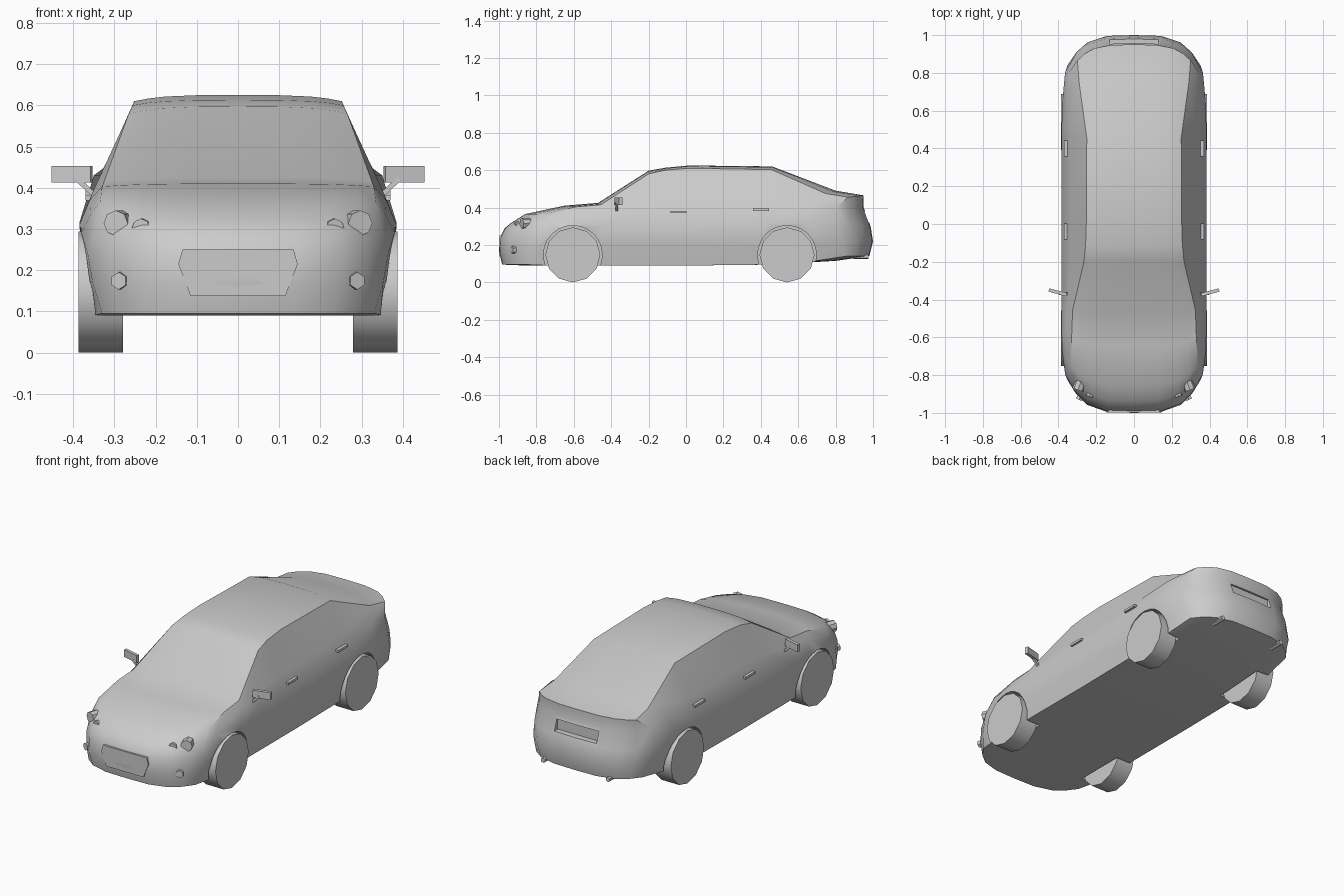
import bpy, bmesh, math
from mathutils import Matrix

if "Cube" in bpy.data.objects:
    bpy.data.objects.remove(bpy.data.objects["Cube"])

# Body stations: y, bottom z, sill half-width, then (half-width, z) of waist, shoulder, roof edge, and centre top z
STATIONS = [
    (-.995, .095, .330, .365, .240, .350, .290, .325, .330, .318),
    (-.860, .090, .350, .380, .290, .358, .335, .335, .365, .365),
    (-.650, .090, .355, .385, .310, .360, .370, .330, .403, .410),
    (-.470, .090, .355, .385, .310, .355, .385, .325, .415, .425),
    (-.200, .090, .355, .385, .310, .337, .420, .265, .580, .597),
    (-.110, .090, .355, .385, .310, .335, .425, .256, .600, .613),
    (.020, .090, .355, .385, .310, .335, .425, .252, .610, .625),
    (.460, .095, .355, .385, .315, .335, .430, .250, .603, .620),
    (.800, .115, .345, .380, .320, .350, .430, .290, .475, .490),
    (.950, .140, .330, .365, .300, .345, .400, .300, .455, .465),
]
COLS = (0, .4, .7, .87, 1)
FRONT_LEAN = (.012, -.005, 0, .025, .06)   # sill, lower, waist, shoulder, top
REAR_LEAN = (.03, .05, .037, 0, 0)


def make_object(name, bm, angle=30):
    bmesh.ops.recalc_face_normals(bm, faces=bm.faces)
    me = bpy.data.meshes.new(name)
    bm.to_mesh(me)
    bm.free()
    ob = bpy.data.objects.new(name, me)
    bpy.context.collection.objects.link(ob)
    smooth(ob, angle)
    return ob


def smooth(ob, angle):
    bpy.ops.object.select_all(action='DESELECT')
    ob.select_set(True)
    bpy.context.view_layer.objects.active = ob
    bpy.ops.object.shade_smooth_by_angle(angle=math.radians(angle))


def bowed(x, y):
    # rounds the nose and tail in plan
    amount = .25 * max(0, (abs(y) - .4) / .6) * (abs(x) / .385) ** 4
    return y - math.copysign(amount, y)


def rows(st):
    y, zb, wb, wm, zm, ws, zs, wr, zr, zt = st
    return [(wb, zb), ((wb + wm) * .507, (zb + zm) / 2), (wm, zm), (ws, zs), (wr, zr)]


def build_body():
    bm = bmesh.new()
    n = len(COLS)
    for side in (1, -1):
        rings = []
        for i, st in enumerate(STATIONS):
            lean = FRONT_LEAN if i == 0 else REAR_LEAN if i == len(STATIONS) - 1 else (0,) * 5

            def vert(row, f):
                w, z = rows(st)[row]
                if row == 4:
                    z = st[-1] + (z - st[-1]) * f ** 4
                return bm.verts.new((side * w * f, bowed(w * f, st[0]) + lean[row], z))

            grid_bottom = [vert(0, f) for f in COLS]
            sides = [vert(r, 1) for r in (1, 2, 3)]
            grid_top = [vert(4, f) for f in COLS]
            rings.append(grid_bottom + sides + grid_top[::-1])
            # nose and tail caps
            if any(lean):
                grid = [grid_bottom]
                for r in (1, 2, 3):
                    grid.append([vert(r, f) for f in COLS[:-1]] + [sides[r - 1]])
                grid.append(grid_top)
                for a, b in zip(grid, grid[1:]):
                    for k in range(n - 1):
                        bm.faces.new((a[k], a[k + 1], b[k + 1], b[k]))
        for a, b in zip(rings, rings[1:]):
            for k in range(len(a) - 1):
                bm.faces.new((a[k], a[k + 1], b[k + 1], b[k]))
    bmesh.ops.remove_doubles(bm, verts=bm.verts, dist=.0005)
    return make_object("body", bm)


def cylinder(name, sides, r, depth, loc, axis='X', yaw=0):
    bm = bmesh.new()
    turn = Matrix.Rotation(math.pi / 2, 4, 'Y' if axis == 'X' else 'X')
    bmesh.ops.create_cone(bm, cap_ends=True, segments=sides, radius1=r, radius2=r, depth=depth,
                          matrix=Matrix.Translation(loc) @ Matrix.Rotation(yaw, 4, 'Z') @ turn)
    return make_object(name, bm, 40)


def box(name, size, loc, yaw=0, roll=0):
    bm = bmesh.new()
    bmesh.ops.create_cube(bm, size=1, matrix=Matrix.Translation(loc) @ Matrix.Rotation(yaw, 4, 'Z')
                          @ Matrix.Rotation(roll, 4, 'Y') @ Matrix.Diagonal((*size, 1)))
    return make_object(name, bm)


def cut(target, cutter):
    cutter.hide_render = True
    mod = target.modifiers.new("cut", 'BOOLEAN')
    mod.operation, mod.solver, mod.object = 'DIFFERENCE', 'EXACT', cutter
    bpy.context.view_layer.objects.active = target
    bpy.ops.object.modifier_apply(modifier=mod.name)
    bpy.data.objects.remove(cutter)


body = build_body()

# Wheels and wheel arches
for s, side in ((1, "left"), (-1, "right")):
    for y, end in ((-.605, "front"), (.54, "rear")):
        cut(body, cylinder("arch_cutter", 24, .157, .24, (s * .387, y, .147)))
        cylinder(f"{end}_wheel_{side}", 12, .147, .108, (s * .333, y, .147))

# Number plate recess at the tail
cut(body, box("plate_cutter", (.26, .1, .06), (0, .995, .35)))
smooth(body, 30)

# Lower air intake
bm = bmesh.new()
outline = [(-.115, .137), (.115, .137), (.145, .215), (.135, .25), (-.135, .25), (-.145, .215)]
front = bm.faces.new([bm.verts.new((x, -.998, z)) for x, z in outline])
ext = bmesh.ops.extrude_face_region(bm, geom=[front], use_keep_orig=True)
bmesh.ops.translate(bm, vec=(0, .05, 0), verts=[v for v in ext["geom"] if isinstance(v, bmesh.types.BMVert)])
make_object("air_intake", bm)

for s, side in ((1, "left"), (-1, "right")):
    # Lamps
    cylinder(f"headlight_outer_{side}", 8, .031, .07, (s * .285, -.846, .314), 'Y', s * .35)
    cylinder(f"headlight_inner_{side}", 8, .023, .06, (s * .227, -.885, .302), 'Y', s * .3)
    cylinder(f"fog_light_{side}", 6, .021, .05, (s * .280, -.908, .174), 'Y', s * .4)
    # Door mirrors
    box(f"mirror_{side}", (.098, .018, .04), (s * .403, -.362, .433), s * .26)
    box(f"mirror_stalk_{side}", (.06, .014, .012), (s * .37, -.37, .402), 0, -s * .75)
    # Door handles
    for y, z, end in ((-.04, .376, "front"), (.40, .388, "rear")):
        box(f"{end}_door_handle_{side}", (.018, .085, .013), (s * .361, y, z))
    # Exhaust tips
    cylinder(f"exhaust_tip_{side}", 6, .014, .08, (s * .20, .935, .138), 'Y')
